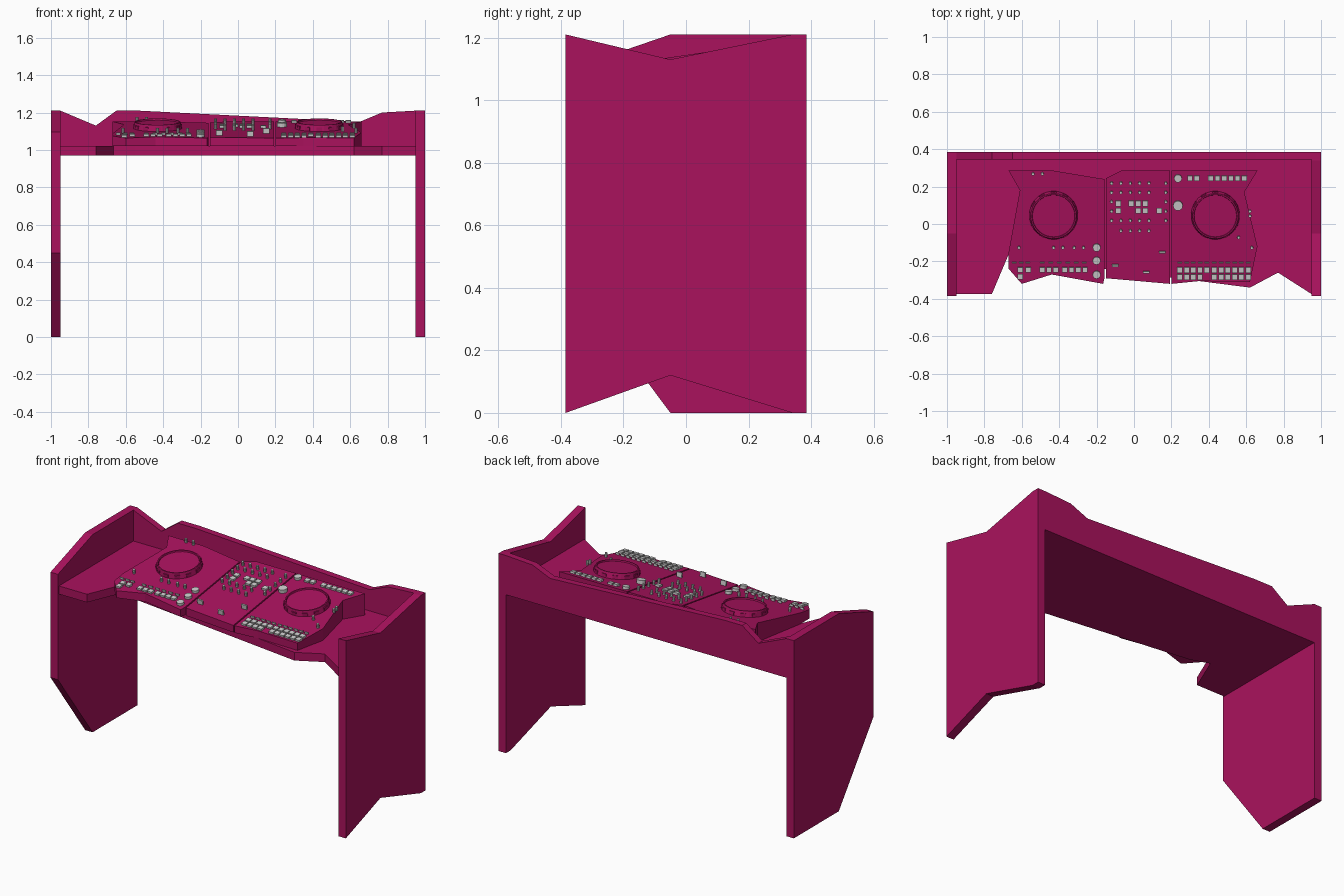
import bpy, bmesh, math
from mathutils import Matrix, Vector

if "Cube" in bpy.data.objects:
    bpy.data.objects.remove(bpy.data.objects["Cube"])

SLOPE = 0.146
TILT = Matrix.Rotation(math.atan(SLOPE), 4, 'X')


def deck_z(y):
    return 1.11 + SLOPE * y


pink = bpy.data.materials.new("magenta_paint")
pink.diffuse_color = (0.40, 0.006, 0.11, 1)
pink.use_nodes = True
pink.node_tree.nodes["Principled BSDF"].inputs["Base Color"].default_value = pink.diffuse_color


def finish(name, bm, mat=None):
    bmesh.ops.recalc_face_normals(bm, faces=bm.faces)
    me = bpy.data.meshes.new(name)
    bm.to_mesh(me)
    bm.free()
    ob = bpy.data.objects.new(name, me)
    bpy.context.collection.objects.link(ob)
    if mat:
        me.materials.append(mat)
    return ob


def prism(name, pts, place_lo, place_hi):
    """Solid between two placements of the same 2D outline."""
    bm = bmesh.new()
    lo = [bm.verts.new(place_lo(a, b)) for a, b in pts]
    hi = [bm.verts.new(place_hi(a, b)) for a, b in pts]
    bm.faces.new(lo)
    bm.faces.new(hi)
    for i in range(len(pts)):
        j = (i + 1) % len(pts)
        bm.faces.new((lo[i], lo[j], hi[j], hi[i]))
    return finish(name, bm, pink)


# Side panels (y, z outlines)
left = [(-.385, .45), (-.05, 0), (.385, 0), (.385, 1.21), (-.05, 1.21), (-.385, 1.095)]
right = [(-.385, 0), (-.05, .12), (.34, 0), (.385, 0), (.385, 1.21), (.34, 1.21),
         (-.05, 1.13), (-.385, 1.21)]
prism("left_side_panel", left, lambda y, z: (-1, y, z), lambda y, z: (-.95, y, z))
prism("right_side_panel", right, lambda y, z: (.95, y, z), lambda y, z: (1, y, z))

# Back panel (x, z outline)
back = [(-.95, .97), (.95, .97), (.95, 1.21), (.77, 1.20), (.65, 1.15), (-.53, 1.21),
        (-.65, 1.21), (-.76, 1.13), (-.95, 1.21)]
prism("back_panel", back, lambda x, z: (x, .345, z), lambda x, z: (x, .385, z))

# Table top with jagged front edge
top = [(-.95, -.375), (-.76, -.375), (-.665, -.15), (-.55, -.19), (.62, -.34),
       (.77, -.26), (.95, -.375), (.95, .345), (-.95, .345)]
prism("table_top", top, lambda x, y: (x, y, .97), lambda x, y: (x, y, 1.02))

# Three sloping console sections
sections = {
    "left_deck": [(-.67, -.24), (-.60, -.32), (-.44, -.27), (-.165, -.32), (-.158, -.29),
                  (-.158, .24), (-.43, .285), (-.67, .285), (-.61, .18), (-.67, -.15)],
    "mixer": [(-.15, -.29), (.192, -.32), (.192, .285), (-.07, .285), (-.15, .245)],
    "right_deck": [(.20, -.32), (.35, -.305), (.62, -.31), (.66, -.12), (.59, .17),
                   (.66, .285), (.20, .285)],
}
for name, pts in sections.items():
    prism(name, pts, lambda x, y: (x, y, 1.02), lambda x, y: (x, y, deck_z(y)))


def on_deck(x, y, h):
    """Matrix placing a part of height h on the sloping surface."""
    up = TILT @ Vector((0, 0, h / 2))
    return Matrix.Translation(Vector((x, y, deck_z(y))) + up) @ TILT


# Jog wheels: tapered rim, recessed platter and raised rim grips
for side, x in (("left", -.43), ("right", .435)):
    bm = bmesh.new()
    bmesh.ops.create_cone(bm, cap_ends=True, segments=32, radius1=.13, radius2=.122,
                          depth=.034, matrix=on_deck(x, .047, .034))
    cap = max((f for f in bm.faces if len(f.verts) > 4), key=lambda f: f.calc_center_median().z)
    bmesh.ops.inset_region(bm, faces=[cap], thickness=.007, depth=0)
    bmesh.ops.inset_region(bm, faces=[cap], thickness=.002, depth=-.008)
    m = on_deck(x, .047, .03)
    for i in range(12):
        spin = Matrix.Rotation(math.tau * i / 12, 4, 'Z')
        bmesh.ops.create_cube(bm, size=1, matrix=m @ spin @ Matrix.Translation((.126, 0, -.004))
                              @ Matrix.Diagonal((.008, .03, .02, 1)))
    finish(side + "_jog_wheel", bm, pink)


def buttons(name, spots, sx, sy, h):
    bm = bmesh.new()
    for x, y in spots:
        bmesh.ops.create_cube(bm, size=1, matrix=on_deck(x, y, h) @ Matrix.Diagonal((sx, sy, h, 1)))
    finish(name, bm)


def knobs(name, spots, r, h, sides):
    bm = bmesh.new()
    for x, y in spots:
        bmesh.ops.create_cone(bm, cap_ends=True, segments=sides, radius1=r, radius2=r,
                              depth=h, matrix=on_deck(x, y, h))
    finish(name, bm)


# Square pads
row = lambda x0, n, y, step=.036: [(x0 + i * step, y) for i in range(n)]
buttons("left_pads", row(-.608, 2, -.245, .042) + row(-.608, 2, -.28, .042)[:1]
        + row(-.49, 3, -.245) + row(-.37, 4, -.245), .028, .028, .012)
buttons("right_pads", row(.245, 5, -.245) + row(.245, 4, -.283)
        + row(.43, 6, -.245) + row(.43, 6, -.283), .029, .029, .012)
buttons("upper_pads", row(.30, 2, .245) + row(.41, 6, .245), .028, .028, .012)
buttons("mixer_pads", [(-.085, .11), (-.085, .072), (.135, .072)]
        + row(-.015, 3, .11, .038) + row(.023, 2, .072, .038), .03, .03, .012)

# Thin slot buttons and faders
buttons("slot_buttons", row(-.64, 3, -.207) + row(-.49, 6, -.207, .045)
        + row(.245, 5, -.207) + row(.43, 6, -.207), .024, .006, .012)
buttons("faders", [(-.1, -.22), (.065, -.255), (.15, -.15)], .035, .010, .028)

# Round knobs
knobs("small_knobs", [(x, y) for x in (-.12, -.07, -.02, .03, .08, .17)
                      for y in (.22, .17, .02)]
      + [(x, y) for x in (-.12, .17) for y in (.12, .07)]
      + row(-.07, 4, -.035, .05)
      + [(x, -.125) for x in (-.615, -.43, -.38, -.32, -.27, .63)]
      + [(-.54, .27), (-.49, .27), (.62, .07), (.62, .045), (.56, -.07)], .008, .026, 8)
knobs("large_buttons", [(-.2, -.125), (-.2, -.195), (-.2, -.27), (.235, .245)], .021, .016, 16)
knobs("main_dial", [(.235, .1)], .026, .022, 16)
